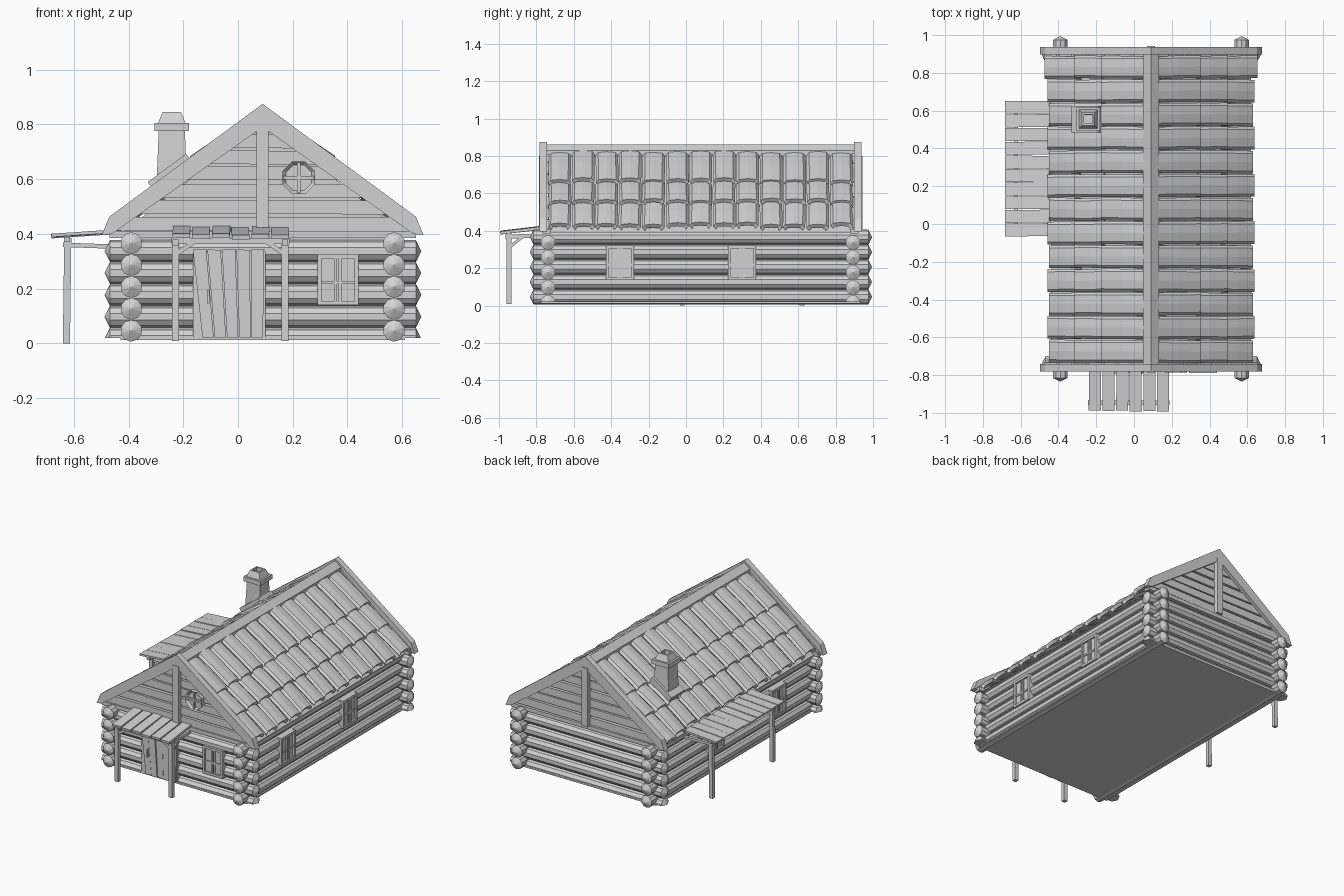
import bpy, bmesh, math, random
from mathutils import Matrix, Vector

random.seed(4)
cube = bpy.data.objects.get("Cube")
if cube:
    bpy.data.objects.remove(cube)

GREY = (0.65, 0.65, 0.65, 1)
mat = bpy.data.materials.new("plain grey")
mat.use_nodes = True
mat.diffuse_color = GREY
mat.node_tree.nodes["Principled BSDF"].inputs["Base Color"].default_value = GREY

XC, YC = 0.09, 0.078        # centre lines of the house
LEFT, RIGHT = -0.39, 0.57   # side wall axes
FRONT, BACK = -0.738, 0.893 # end wall axes
R = 0.04                    # log radius


def finish(name, bm, recalc=True):
    if recalc:
        bmesh.ops.recalc_face_normals(bm, faces=bm.faces)
    me = bpy.data.meshes.new(name)
    bm.to_mesh(me)
    bm.free()
    me.materials.append(mat)
    ob = bpy.data.objects.new(name, me)
    bpy.context.scene.collection.objects.link(ob)
    return ob


def box(bm, x, y, z, m=Matrix()):
    size = Vector((x[1] - x[0], y[1] - y[0], z[1] - z[0]))
    mid = Vector((sum(x), sum(y), sum(z))) / 2
    bmesh.ops.create_cube(bm, size=1, matrix=m @ Matrix.Translation(mid) @ Matrix.Diagonal(size).to_4x4())


def beam(bm, a, b, w, h):
    a, b = Vector(a), Vector(b)
    rot = (b - a).to_track_quat('Y', 'Z').to_matrix().to_4x4()
    box(bm, (-w / 2, w / 2), (0, (b - a).length), (-h / 2, h / 2), Matrix.Translation(a) @ rot)


def prism(bm, pts, y0, y1):
    lo = [bm.verts.new((x, y0, z)) for x, z in pts]
    hi = [bm.verts.new((x, y1, z)) for x, z in pts]
    bm.faces.new(lo)
    bm.faces.new(hi[::-1])
    for i in range(len(pts)):
        j = (i + 1) % len(pts)
        bm.faces.new((lo[i], lo[j], hi[j], hi[i]))


def log(bm, a, b):
    a, b = Vector(a), Vector(b)
    rot = (b - a).to_track_quat('Z', 'Y').to_matrix().to_4x4()
    out = bmesh.ops.create_cone(bm, cap_ends=True, segments=10, radius1=R, radius2=R,
                                depth=(b - a).length, matrix=Matrix.Translation((a + b) / 2) @ rot)
    caps = {f for v in out["verts"] for f in v.link_faces if len(f.verts) == 10}
    bmesh.ops.poke(bm, faces=list(caps), offset=0.02)


# Log walls with pointed ends
bm = bmesh.new()
for i in range(5):
    for x in (LEFT, RIGHT):
        log(bm, (x, -0.815, 0.046 + 0.08 * i), (x, 0.975, 0.046 + 0.08 * i))
finish("side_wall_logs", bm)
bm = bmesh.new()
for i in range(5):
    for y in (FRONT, BACK):
        log(bm, (-0.468, y, 0.017 + 0.08 * i), (0.65, y, 0.017 + 0.08 * i))
bmesh.ops.bisect_plane(bm, geom=bm.verts[:] + bm.edges[:] + bm.faces[:], plane_co=(0, 0, 0.02),
                       plane_no=(0, 0, 1), clear_inner=True)
bmesh.ops.holes_fill(bm, edges=bm.edges)
finish("end_wall_logs", bm)
bm = bmesh.new()
box(bm, (LEFT, RIGHT), (FRONT, BACK), (0.02, 0.40))
finish("wall_core", bm)
bm = bmesh.new()
box(bm, (LEFT - 0.04, RIGHT + 0.04), (FRONT - 0.04, BACK + 0.04), (0.012, 0.022))
finish("floor", bm)

# Roof body, ridge cap and barge boards
bm = bmesh.new()
prism(bm, [(XC - 0.53, 0.39), (XC, 0.81), (XC + 0.53, 0.39)], YC - 0.815, YC + 0.815)
finish("roof_body", bm)
bm = bmesh.new()
cap = [(0, 0.862), (0.043, 0.828), (0.043, 0.80), (0, 0.83)]
for s in (-1, 1):
    prism(bm, [(XC + s * x, z) for x, z in cap], YC - 0.825, YC + 0.825)
finish("ridge_cap", bm)
bm = bmesh.new()
barge = [(0, 0.875), (0.56, 0.463), (0.588, 0.395), (0.55, 0.40), (0, 0.79)]
for e in (-1, 1):
    for s in (-1, 1):
        prism(bm, [(XC + s * x, z) for x, z in barge], YC + e * 0.82, YC + e * 0.86)
finish("barge_boards", bm)

# Gable planks, ties and posts
bm = bmesh.new()
half = lambda z: (0.84 - z) / 0.76
for e in (-1, 1):
    for i in range(7):
        z0, z1 = 0.41 + 0.06 * i, 0.46 + 0.06 * i
        a, b = random.uniform(0, 0.008), random.uniform(0, 0.008)
        prism(bm, [(XC - half(z0), z0 + a), (XC + half(z0), z0 + b),
                   (XC + half(z1), z1 + b), (XC - half(z1), z1 + a)], YC + e * 0.81, YC + e * 0.838)
    box(bm, (-0.47, 0.65), sorted((YC + e * 0.80, YC + e * 0.845)), (0.385, 0.41))
finish("gable_planks", bm)
bm = bmesh.new()
for e in (-1, 1):
    box(bm, (XC - 0.022, XC + 0.022), sorted((YC + e * 0.82, YC + e * 0.865)), (0.41, 0.80))
finish("gable_posts", bm)

# Arched roof tiles, three rows each side
ROWS = [((0.03, 0.825), (0.265, 0.672)), ((0.24, 0.665), (0.405, 0.562)), ((0.37, 0.56), (0.545, 0.435))]
ARCH = [(-0.48, -0.016), (-0.37, 0.0), (0, 0.005), (0.37, 0.0), (0.48, -0.016)]
COLS = 13
pitch = 1.63 / COLS
for s, name in ((-1, "left_roof_tiles"), (1, "right_roof_tiles")):
    bm = bmesh.new()
    for c in range(COLS):
        yc = YC - 0.815 + (c + 0.5) * pitch
        grow = 0.02 if c == COLS - 1 else 0.008 * (c % 2) - 0.006
        for r, (top, low) in enumerate(ROWS):
            dy, dz = random.uniform(-0.003, 0.003), random.uniform(-0.005, 0.008)
            grid = []
            for t in (0, 0.5, 1):
                x = top[0] + (low[0] - top[0]) * t + grow * t * (r == 2)
                z = top[1] + (low[1] - top[1]) * t + 0.012 * t * (1 - t) + dz
                grid.append([bm.verts.new((XC + s * x, yc + dy * t + f * pitch, z + h)) for f, h in ARCH])
            for p, q in zip(grid, grid[1:]):
                for k in range(len(ARCH) - 1):
                    f = bm.faces.new((p[k], p[k + 1], q[k + 1], q[k]))
                    f.normal_update()
                    if f.normal.z < 0:
                        f.normal_flip()
    ob = finish(name, bm, False)
    mod = ob.modifiers.new("thickness", 'SOLIDIFY')
    mod.thickness, mod.offset = 0.024, -1

# Chimney: square rings with a sunken flue, on a sloped collar
bm = bmesh.new()
rings = [(0.056, 0.5), (0.054, 0.62), (0.048, 0.775), (0.063, 0.775), (0.063, 0.805), (0.05, 0.805),
         (0.034, 0.845), (0.024, 0.845), (0.022, 0.79)]
loops = [[bm.verts.new((-0.242 + h * i, 0.555 + h * j, z)) for i, j in ((-1, -1), (1, -1), (1, 1), (-1, 1))]
         for h, z in rings]
for p, q in zip(loops, loops[1:]):
    for k in range(4):
        bm.faces.new((p[k], p[(k + 1) % 4], q[(k + 1) % 4], q[k]))
bm.faces.new(loops[0])
bm.faces.new(loops[-1])
beam(bm, (-0.312, 0.555, 0.565), (-0.172, 0.555, 0.668), 0.14, 0.06)
finish("chimney", bm)


# Casement windows
def window(name, place, turn):
    m = Matrix.Translation(place) @ Matrix.Rotation(math.radians(turn), 4, 'Z')
    w, h, t = 0.075, 0.092, 0.015
    bm = bmesh.new()
    box(bm, (-w, w), (0, 0.04), (-h, h), m)
    for s in (-1, 1):
        box(bm, sorted((s * w, s * (w - t))), (-0.012, 0.03), (-h, h), m)
        box(bm, (-w, w), (-0.012, 0.03), sorted((s * h, s * (h - t))), m)
        box(bm, sorted((s * 0.003, s * 0.014)), (-0.008, 0.02), (-h, h), m)
    box(bm, (-w, w), (-0.006, 0.02), (-0.016, -0.004), m)
    finish(name, bm)


window("front_window", (0.365, FRONT - R, 0.232), 0)
for side, x, turn in (("right", RIGHT + R, 90), ("left", LEFT - R, -90)):
    window(side + "_window_near", (x, -0.353, 0.228), turn)
    window(side + "_window_far", (x, 0.30, 0.228), turn)

# Eight-sided gable window with cross bars
bm = bmesh.new()
m = Matrix.Translation((0.222, -0.767, 0.605)) @ Matrix.Rotation(math.pi / 2, 4, 'X') @ Matrix.Rotation(math.pi / 8, 4, 'Z')
bmesh.ops.create_cone(bm, cap_ends=True, segments=8, radius1=0.064, radius2=0.064, depth=0.04, matrix=m)
bm.normal_update()
pane = [f for f in bm.faces if f.normal.y < -0.9]
bmesh.ops.inset_region(bm, faces=pane, thickness=0.013, depth=0)
bmesh.ops.translate(bm, verts=pane[0].verts[:], vec=(0, 0.014, 0))
box(bm, (0.216, 0.228), (-0.785, -0.765), (0.55, 0.66))
box(bm, (0.166, 0.278), (-0.784, -0.765), (0.599, 0.611))
finish("round_gable_window", bm)

# Plank door with handle
bm = bmesh.new()
N = 5
for i in range(N):
    a, b = -0.165 + 0.265 * i / N, -0.13 + 0.225 * i / N
    prism(bm, [(b, 0.022), (b + 0.041, 0.022), (a + 0.049, 0.345 - 0.004 * (i % 2)), (a, 0.343)],
          -0.79 - 0.004 * (i % 2), -0.765)
box(bm, (-0.165, 0.1), (-0.782, -0.76), (0.022, 0.335))
finish("door", bm)
bm = bmesh.new()
box(bm, (-0.114, -0.104), (-0.806, -0.79), (0.145, 0.195))
finish("door_handle", bm)

# Porch: posts, beams, braces and plank roof
bm = bmesh.new()
for x, s in ((-0.228, 1), (0.172, -1)):
    beam(bm, (x, -0.946, 0.008), (x, -0.946, 0.375), 0.026, 0.026)
    beam(bm, (x, -0.965, 0.368), (x, -0.76, 0.375), 0.022, 0.022)
    beam(bm, (x, -0.946, 0.31), (x, -0.87, 0.37), 0.016, 0.016)
    beam(bm, (x, -0.946, 0.325), (x + s * 0.07, -0.946, 0.372), 0.016, 0.016)
beam(bm, (-0.243, -0.946, 0.374), (0.188, -0.946, 0.374), 0.024, 0.022)
finish("porch_frame", bm)
bm = bmesh.new()
for i in range(6):
    x, j = -0.208 + 0.0725 * i, random.uniform(-0.004, 0.004)
    beam(bm, (x, -0.99 + j, 0.39 + j), (x + j, -0.75, 0.418 + j), 0.064, 0.016)
finish("porch_roof_planks", bm)

# Side lean-to: posts, beams and plank roof
bm = bmesh.new()
for y in (-0.02, 0.62):
    beam(bm, (-0.627, y, 0), (-0.622, y, 0.385), 0.026, 0.026)
    beam(bm, (-0.64, y, 0.36), (-0.42, y, 0.352), 0.02, 0.016)
beam(bm, (-0.625, -0.06, 0.38), (-0.625, 0.645, 0.38), 0.022, 0.016)
finish("lean_to_frame", bm)
bm = bmesh.new()
for i in range(10):
    y, j = -0.032 + 0.0722 * i, random.uniform(-0.003, 0.003)
    beam(bm, (-0.682, y, 0.392 + j), (-0.44, y + j, 0.408 + j), 0.068, 0.012)
finish("lean_to_planks", bm)
